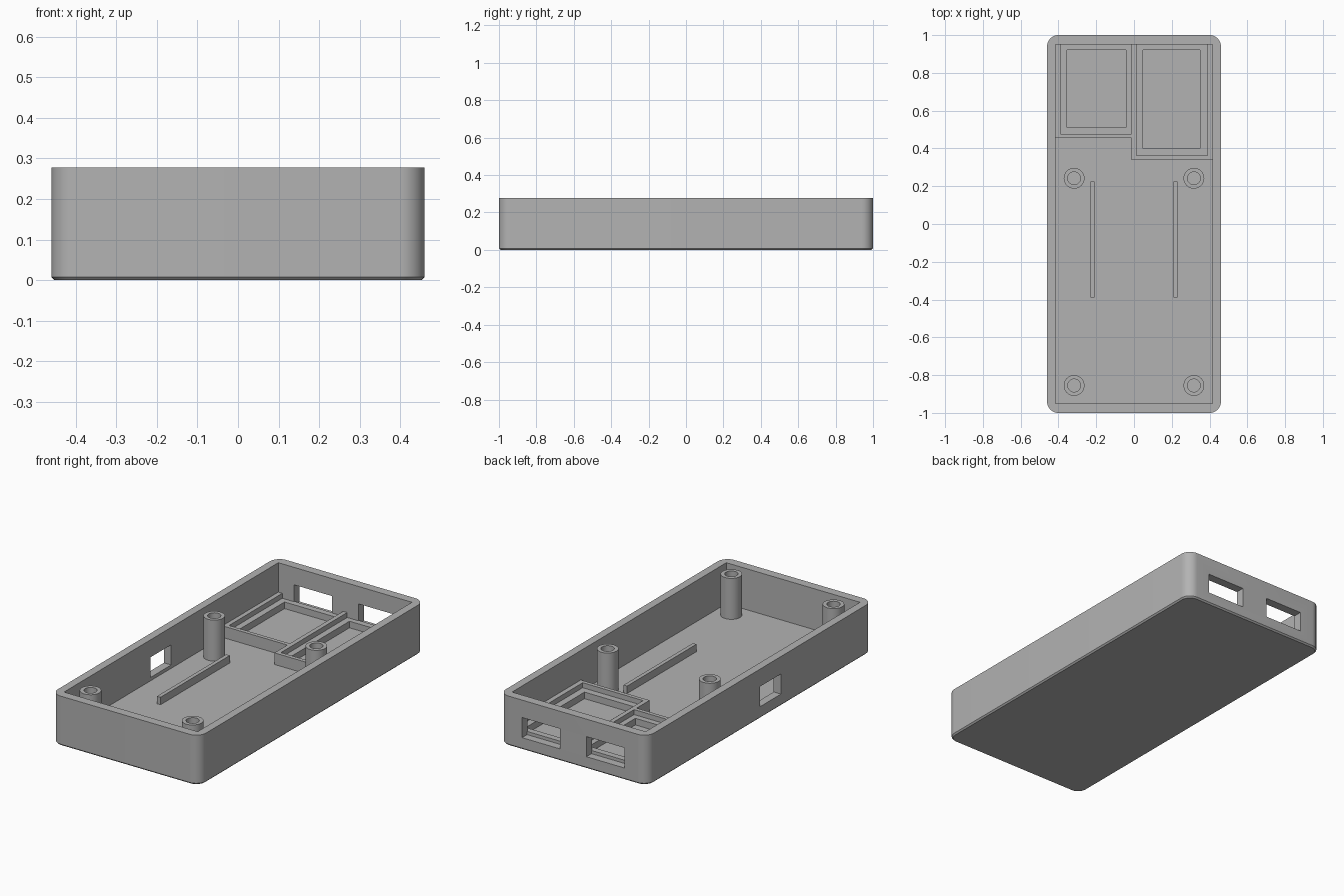
import bpy
import bmesh
from math import radians
from mathutils import Matrix, Vector

if "Cube" in bpy.data.objects:
    bpy.data.objects.remove(bpy.data.objects["Cube"])

HEIGHT, FLOOR, FRAME_TOP, LEDGE = 0.278, 0.048, 0.113, 0.085
INNER_X, INNER_Y = 0.415, 0.95

grey = bpy.data.materials.new("plain grey")
grey.use_nodes = True
colour = (0.45, 0.45, 0.45, 1)
grey.diffuse_color = colour
grey.node_tree.nodes["Principled BSDF"].inputs["Base Color"].default_value = colour


def finish(name, bm):
    mesh = bpy.data.meshes.new(name)
    bmesh.ops.recalc_face_normals(bm, faces=bm.faces)
    bm.to_mesh(mesh)
    bm.free()
    mesh.materials.append(grey)
    obj = bpy.data.objects.new(name, mesh)
    bpy.context.collection.objects.link(obj)
    return obj


def add_box(bm, low, high):
    low, high = Vector(low), Vector(high)
    matrix = Matrix.Translation((low + high) / 2) @ Matrix.Diagonal((*(high - low), 1))
    return bmesh.ops.create_cube(bm, size=1, matrix=matrix)["verts"]


def box(name, low, high):
    bm = bmesh.new()
    add_box(bm, low, high)
    return finish(name, bm)


def cut(obj, cutter):
    """Subtract a cutter from an object, then remove the cutter."""
    modifier = obj.modifiers.new("opening", "BOOLEAN")
    modifier.object = cutter
    modifier.solver = "EXACT"
    bpy.context.view_layer.objects.active = obj
    bpy.ops.object.modifier_apply(modifier=modifier.name)
    bpy.data.objects.remove(cutter)


def smooth(obj, angle=30):
    bpy.ops.object.select_all(action="DESELECT")
    obj.select_set(True)
    bpy.context.view_layer.objects.active = obj
    bpy.ops.object.shade_smooth_by_angle(angle=radians(angle))


# Tray body: rounded upright corners, chamfered bottom edge
bm = bmesh.new()
add_box(bm, (-0.46, -1, 0), (0.46, 1, HEIGHT))
upright = [e for e in bm.edges if abs(e.verts[0].co.z - e.verts[1].co.z) > 0.1]
bmesh.ops.bevel(bm, geom=upright, offset=0.06, segments=10, profile=0.5, affect="EDGES")
bottom = [e for e in bm.edges if max(v.co.z for v in e.verts) < 0.001]
bmesh.ops.bevel(bm, geom=bottom, offset=0.008, segments=1, affect="EDGES")
tray = finish("tray_shell", bm)

# Cavity and port openings
cut(tray, box("cavity", (-INNER_X, -INNER_Y, FLOOR), (INNER_X, INNER_Y, 0.4)))
for x in (-0.2, 0.2):
    cut(tray, box("back_port", (x - 0.118, 0.9, 0.067), (x + 0.118, 1.1, 0.18)))
cut(tray, box("side_port", (-0.6, -0.185, 0.067), (-0.4, 0, 0.18)))
smooth(tray)


# Stepped board frames against the back wall
def board_frame(name, left, right, front, inner, hole):
    """inner and hole are (left, right, front) limits of the two recess steps."""
    frame = box(name, (left, front, FLOOR - 0.005), (right, INNER_Y + 0.005, FRAME_TOP))
    cut(frame, box("recess", (inner[0], inner[2], LEDGE), (inner[1], 1.1, 0.3)))
    cut(frame, box("well", (hole[0], hole[2], 0), (hole[1], 0.92, 0.3)))


board_frame("right_board_frame", -0.418, -0.012, 0.455,
            (-0.39, 0, 0.477), (-0.355, -0.043, 0.51))
board_frame("left_board_frame", -0.012, 0.418, 0.34,
            (0.013, 0.388, 0.362), (0.048, 0.35, 0.4))

# Hollow screw posts and straight rails, mirrored across the centre
for side, sign in (("left", 1), ("right", -1)):
    for end, y in (("front", -0.855), ("back", 0.242)):
        bm = bmesh.new()
        rings = []
        for radius, z in ((0.055, FLOOR), (0.055, HEIGHT), (0.034, HEIGHT), (0.034, FLOOR + 0.01)):
            place = Matrix.Translation((sign * 0.317, y, z))
            ring = bmesh.ops.create_circle(bm, segments=32, radius=radius, matrix=place)["verts"]
            rings.append(ring)
        for lower, upper in zip(rings, rings[1:]):
            for i in range(32):
                j = (i + 1) % 32
                bm.faces.new((lower[i], lower[j], upper[j], upper[i]))
        bm.faces.new(rings[0])
        bm.faces.new(rings[-1])
        smooth(finish(f"{side}_{end}_screw_post", bm))
    x = sign * 0.219
    box(f"{side}_rail", (x - 0.011, -0.39, FLOOR - 0.005), (x + 0.011, 0.225, 0.09))
